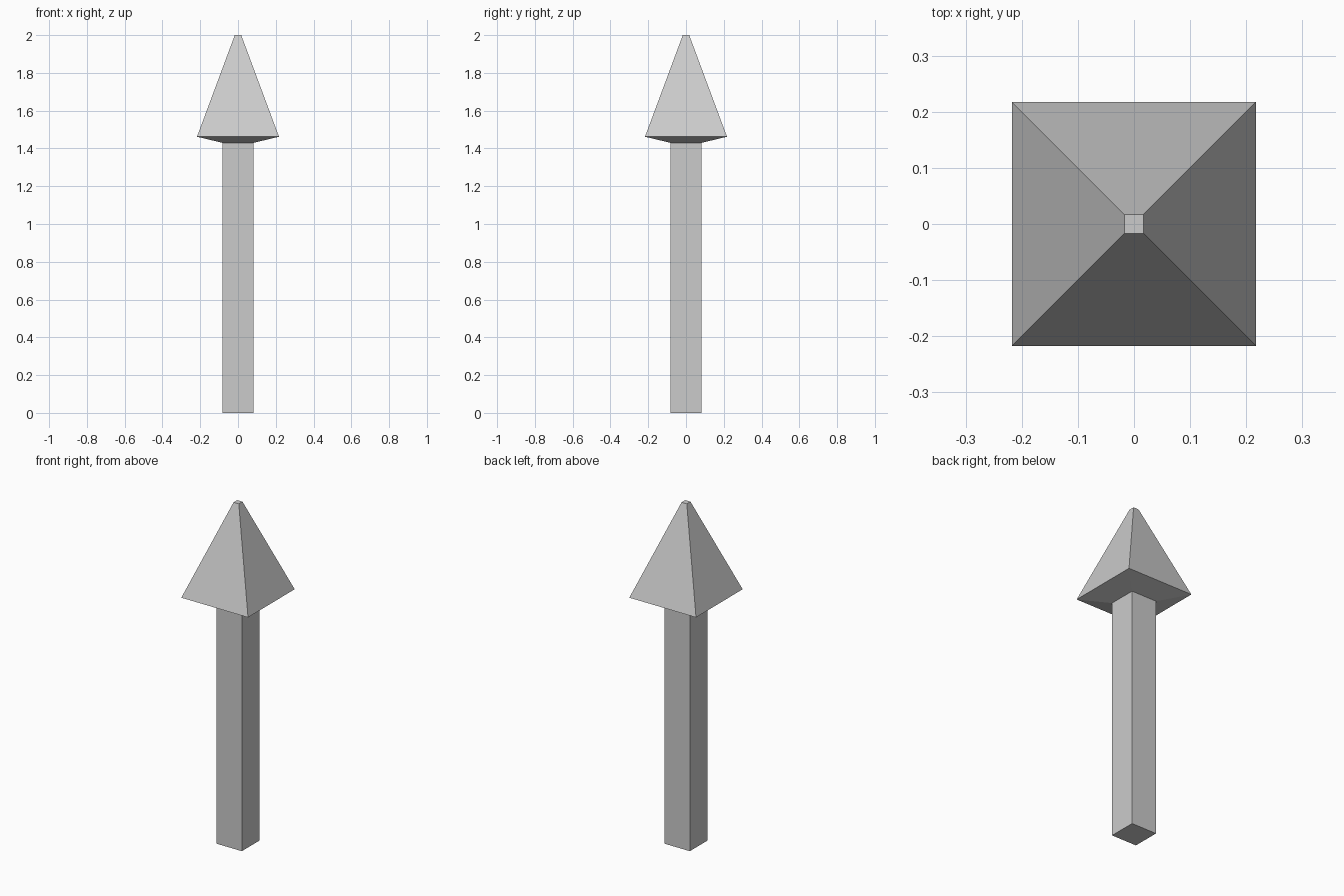
import bpy, bmesh

if "Cube" in bpy.data.objects:
    bpy.data.objects.remove(bpy.data.objects["Cube"])


def square_loft(name, sections):
    """Loft square sections given as (half width, z), capped at both ends."""
    bm = bmesh.new()
    rings = [[bm.verts.new((sx * h, sy * h, z))
              for sx, sy in ((-1, -1), (1, -1), (1, 1), (-1, 1))]
             for h, z in sections]
    for low, high in zip(rings, rings[1:]):
        for i in range(4):
            j = (i + 1) % 4
            bm.faces.new((low[i], low[j], high[j], high[i]))
    bm.faces.new(rings[0][::-1])
    bm.faces.new(rings[-1])
    bmesh.ops.recalc_face_normals(bm, faces=bm.faces)
    mesh = bpy.data.meshes.new(name)
    bm.to_mesh(mesh)
    bm.free()
    obj = bpy.data.objects.new(name, mesh)
    bpy.context.collection.objects.link(obj)
    return obj


# Square shaft flaring through a shallow underside into the blunt pointed head
square_loft("arrow", [(0.083, 0.0), (0.083, 1.43), (0.217, 1.462), (0.017, 2.0)])
